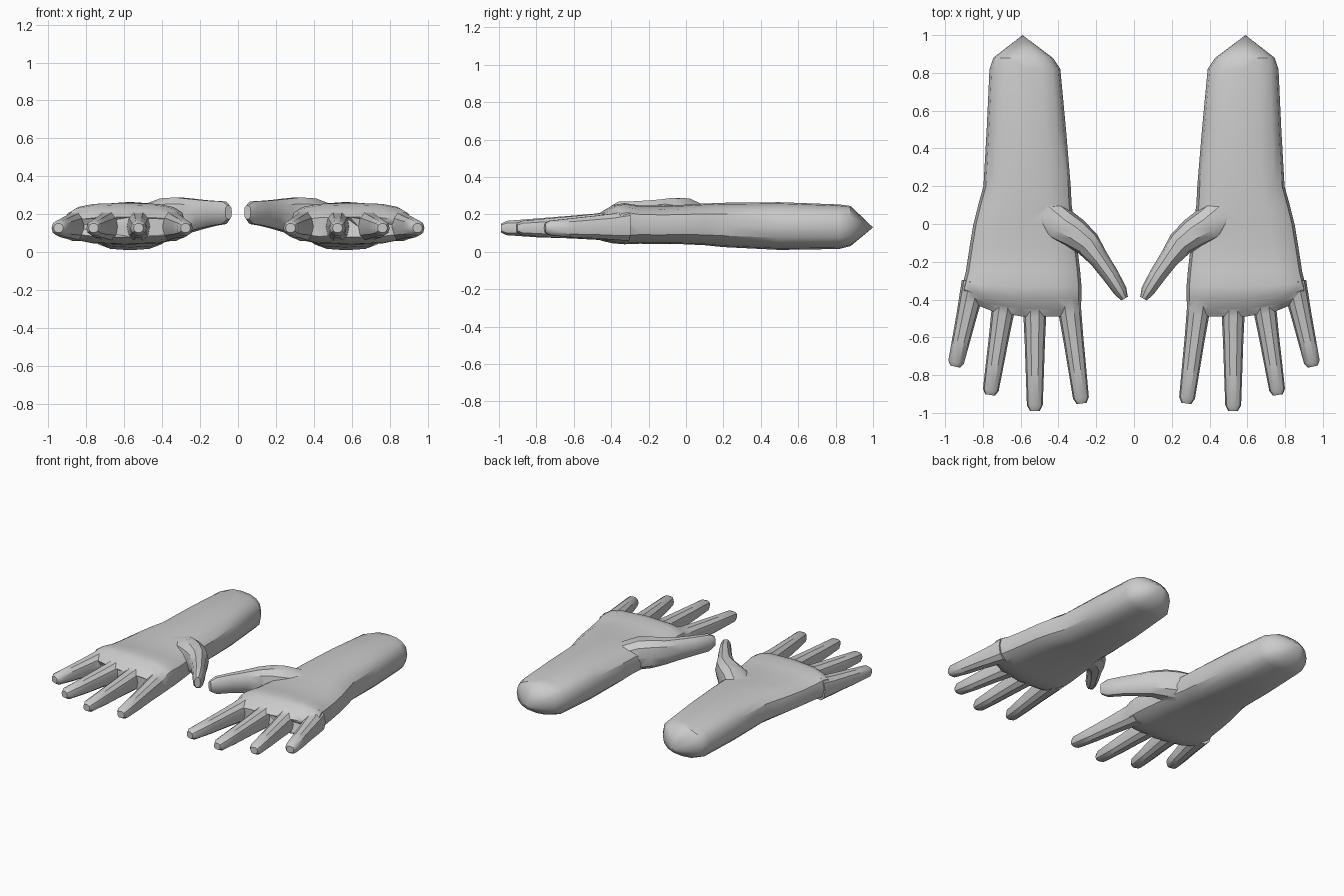
import bpy, bmesh, math
from mathutils import Vector

if "Cube" in bpy.data.objects:
    bpy.data.objects.remove(bpy.data.objects["Cube"])


def skin(name, rings, start=None, end=None):
    """Skin a list of point rings into a closed solid, with optional end points."""
    bm = bmesh.new()
    loops = [[bm.verts.new(p) for p in r] for r in rings]
    n = len(loops[0])
    for a, b in zip(loops, loops[1:]):
        for i in range(n):
            j = (i + 1) % n
            bm.faces.new((a[i], a[j], b[j], b[i]))
    for loop, tip in ((loops[0], start), (loops[-1], end)):
        if tip is None:
            bm.faces.new(loop)
        else:
            v = bm.verts.new(tip)
            for i in range(n):
                bm.faces.new((loop[i], loop[(i + 1) % n], v))
    bmesh.ops.recalc_face_normals(bm, faces=bm.faces)
    me = bpy.data.meshes.new(name)
    bm.to_mesh(me)
    bm.free()
    ob = bpy.data.objects.new(name, me)
    bpy.context.collection.objects.link(ob)
    return ob


def power(v, p):
    return math.copysign(abs(v) ** p, v)


def arm_and_palm(s):
    # y, inner x, outer x, bottom z, top z, squareness, slope back at little finger
    secs = [(0.88, .43, .745, .03, .245, .8, 0), (0.82, .39, .765, .015, .253, .75, 0),
            (0.50, .36, .78, .01, .265, .75, 0), (0.20, .335, .797, .025, .262, .75, 0),
            (0.10, .33, .825, .035, .258, .72, 0), (0.0, .315, .85, .04, .252, .7, 0),
            (-.12, .30, .87, .042, .246, .68, 0), (-.25, .285, .89, .043, .248, .66, 0),
            (-.33, .278, .905, .04, .26, .64, .02), (-.39, .278, .915, .045, .25, .62, .05),
            (-.45, .282, .912, .058, .215, .62, .09), (-.49, .30, .88, .08, .185, .65, .09)]
    rings = []
    for y, x0, x1, z0, z1, p, slope in secs:
        ring = []
        for i in range(16):
            a = math.tau * i / 16
            u, v = power(math.cos(a), p), power(math.sin(a), p)
            x = (x0 + x1) / 2 + u * (x1 - x0) / 2
            ring.append((s * x, y + slope * max(0, u) ** 2,
                         (z0 + z1) / 2 + v * (z1 - z0) / 2))
        rings.append(ring)
    return skin("hand", rings, start=(s * .59, 1.0, .13))


def digit(s, name, secs):
    # Tube through x, y, z, half width, half height
    pts = [Vector(c[:3]) for c in secs]
    rings = []
    for k, c in enumerate(secs):
        t = pts[min(k + 1, len(pts) - 1)] - pts[max(k - 1, 0)]
        side = Vector((-t.y, t.x, 0)).normalized()
        ring = []
        for i in range(10):
            a = math.tau * i / 10
            q = pts[k] + side * (power(math.cos(a), .85) * c[3])
            q.z += power(math.sin(a), .85) * c[4]
            ring.append((s * q.x, q.y, q.z))
        rings.append(ring)
    return skin(name, rings)


# Base and tip of each finger in plan
FINGERS = {"index_finger": ((.352, -.37), (.277, -.95)),
           "middle_finger": ((.525, -.37), (.525, -.99)),
           "ring_finger": ((.68, -.37), (.762, -.905)),
           "little_finger": ((.847, -.31), (.947, -.755))}
# Position along finger, half width, half height, centre height
FINGER_SHAPE = [(0, .066, .085, .14), (.2, .06, .072, .134), (.4, .054, .063, .132),
                (.68, .048, .053, .128), (.95, .042, .04, .127), (1, .026, .024, .127)]
THUMB = [(.50, .09, .165, .09, .08), (.39, -.005, .18, .095, .108),
         (.315, -.05, .188, .085, .105), (.245, -.105, .195, .07, .09),
         (.185, -.185, .20, .052, .078), (.125, -.27, .205, .045, .068),
         (.072, -.355, .208, .036, .062), (.05, -.395, .21, .02, .038)]


def build_hand(s, name):
    hand = arm_and_palm(s)
    hand.name = name
    parts = [digit(s, "thumb", THUMB)]
    for label, (b, t) in FINGERS.items():
        secs = [(b[0] + (t[0] - b[0]) * f, b[1] + (t[1] - b[1]) * f, z, w, h)
                for f, w, h, z in FINGER_SHAPE]
        parts.append(digit(s, label, secs))
    # Weld digits into the palm
    bpy.context.view_layer.objects.active = hand
    for part in parts:
        mod = hand.modifiers.new("join", 'BOOLEAN')
        mod.operation = 'UNION'
        mod.solver = 'EXACT'
        mod.object = part
        bpy.ops.object.modifier_apply(modifier=mod.name)
        bpy.data.objects.remove(part)
    bpy.ops.object.select_all(action='DESELECT')
    hand.select_set(True)
    bpy.ops.object.shade_smooth_by_angle(angle=math.radians(35))


build_hand(1, "right_hand")
build_hand(-1, "left_hand")
